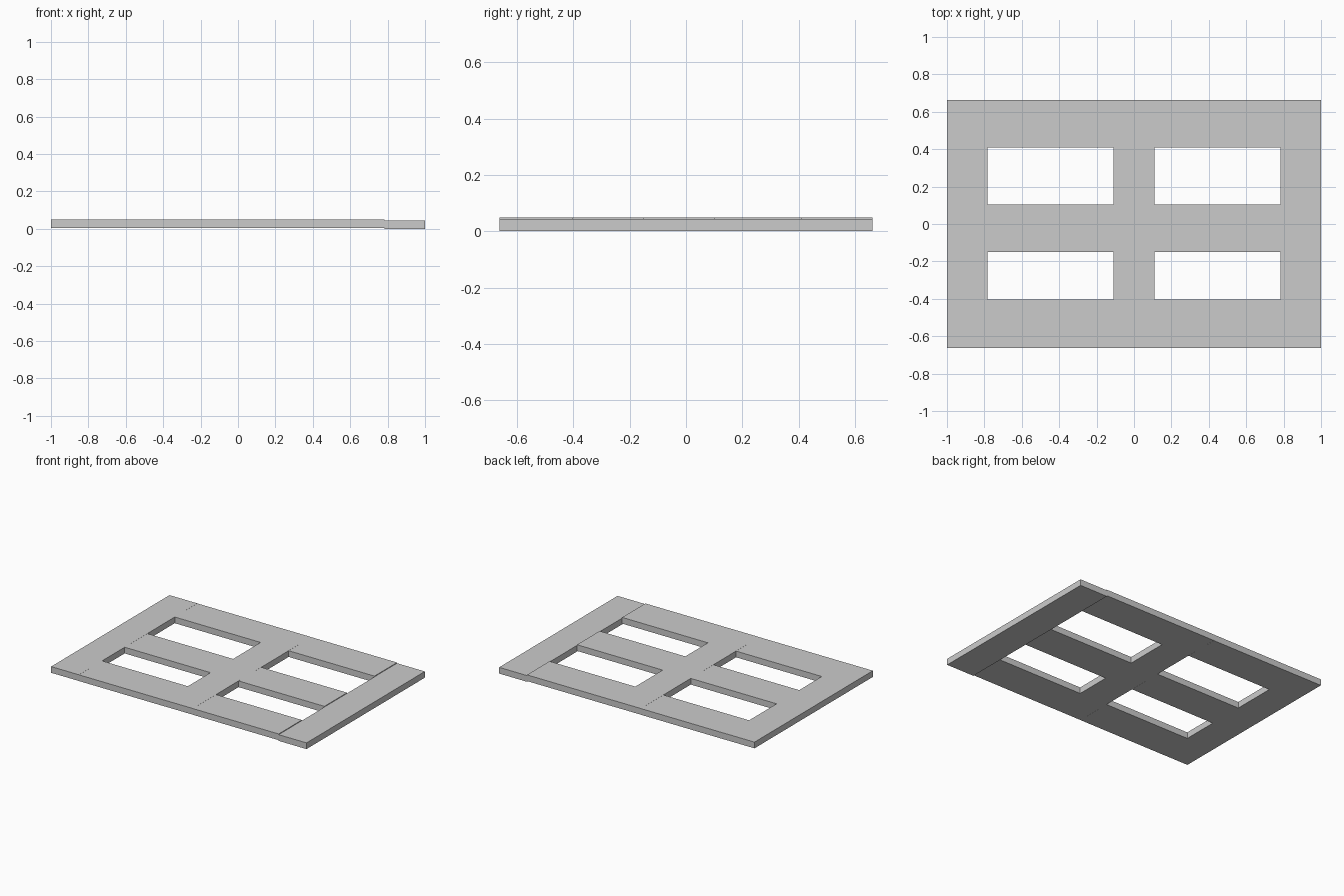
import bpy, bmesh

if "Cube" in bpy.data.objects:
    bpy.data.objects.remove(bpy.data.objects["Cube"])


def slab(name, x, y, z):
    """Axis-aligned board from (min, max) ranges."""
    bm = bmesh.new()
    bmesh.ops.create_cube(bm, size=1.0)
    for v in bm.verts:
        v.co = [r[0] + (c + 0.5) * (r[1] - r[0]) for r, c in zip((x, y, z), v.co)]
    mesh = bpy.data.meshes.new(name)
    bm.to_mesh(mesh)
    bm.free()
    obj = bpy.data.objects.new(name, mesh)
    bpy.context.collection.objects.link(obj)
    return obj


HALF_Y = 0.662
EDGE, MID = 0.782, 0.11          # inner edges of outer stiles, half width of centre stile
BASE, TOP = 0.005, 0.049
LIFT = 0.0004                    # hairline step between stiles and rails

# Full-depth stiles; the right one sits slightly lower
slab("left_stile", (-1, -EDGE), (-HALF_Y, HALF_Y), (BASE + LIFT, TOP + LIFT))
slab("centre_stile", (-MID, MID), (-HALF_Y, HALF_Y), (BASE + LIFT, TOP + LIFT))
slab("right_stile", (EDGE, 1), (-HALF_Y, HALF_Y), (0, TOP - BASE))

# Three rails on each side of the centre stile
rails = {"front": (-HALF_Y, -0.403), "middle": (-0.15, 0.103), "back": (0.41, HALF_Y)}
for side, x in (("left", (-EDGE, -MID)), ("right", (MID, EDGE))):
    for place, y in rails.items():
        slab(f"{place}_rail_{side}", x, y, (BASE, TOP))
